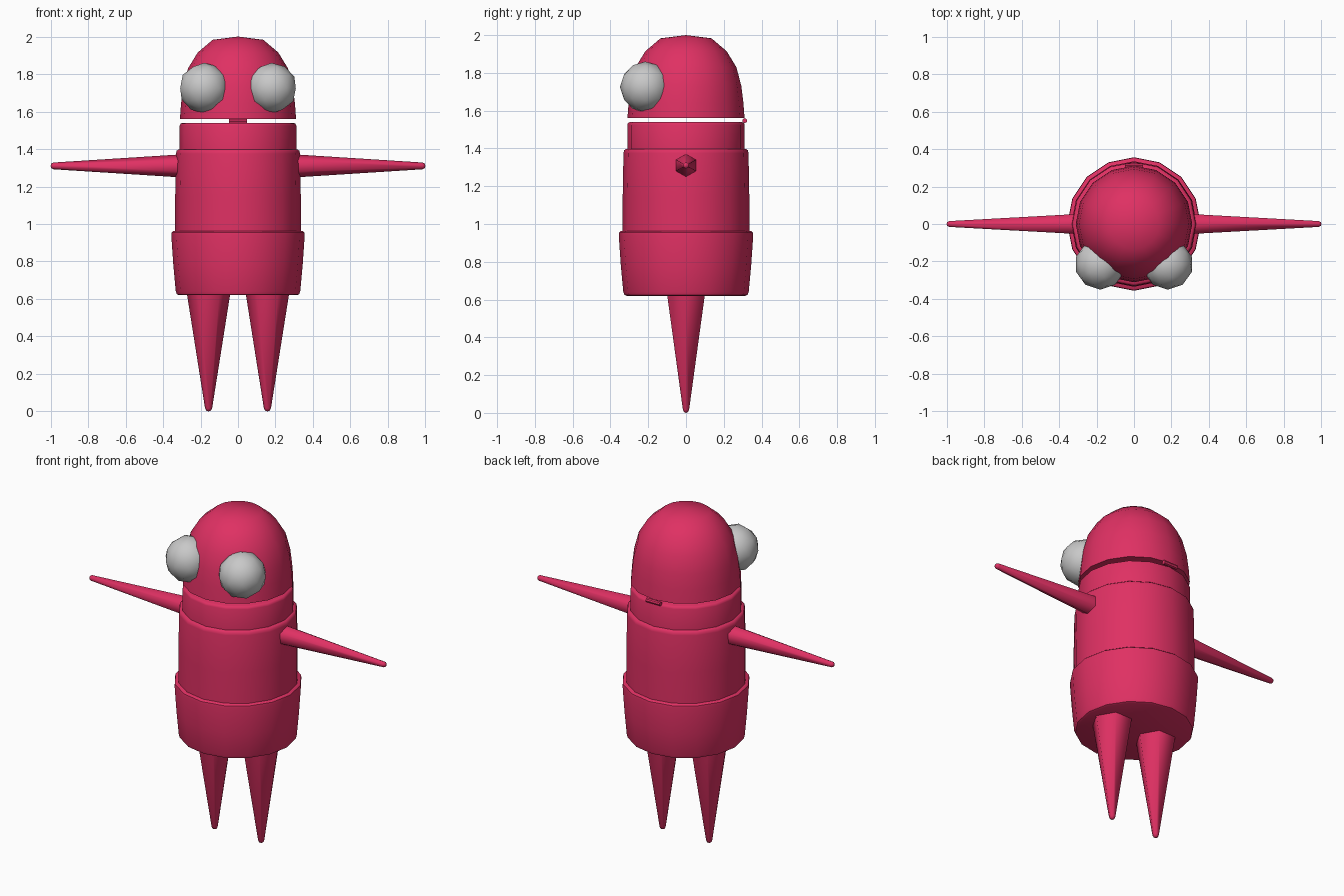
import bpy, bmesh, math
from mathutils import Matrix, Vector

if "Cube" in bpy.data.objects:
    bpy.data.objects.remove(bpy.data.objects["Cube"])


def material(name, rgb):
    m = bpy.data.materials.new(name)
    m.diffuse_color = (*rgb, 1)
    m.use_nodes = True
    m.node_tree.nodes["Principled BSDF"].inputs["Base Color"].default_value = m.diffuse_color
    return m


PINK = material("raspberry pink", (0.74, 0.03, 0.125))
GREY = material("light grey", (0.58, 0.58, 0.58))


def finish(name, bm, mat, angle):
    bmesh.ops.recalc_face_normals(bm, faces=bm.faces)
    mesh = bpy.data.meshes.new(name)
    bm.to_mesh(mesh)
    bm.free()
    mesh.materials.append(mat)
    ob = bpy.data.objects.new(name, mesh)
    bpy.context.collection.objects.link(ob)
    bpy.ops.object.select_all(action='DESELECT')
    ob.select_set(True)
    bpy.context.view_layer.objects.active = ob
    bpy.ops.object.shade_smooth_by_angle(angle=math.radians(angle))
    return ob


def lathe(name, profile, sides, mat=PINK, angle=40, matrix=Matrix()):
    """Closed solid of revolution around z from (radius, height) pairs."""
    bm = bmesh.new()
    rings = []
    for r, z in profile:
        if r == 0:
            rings.append([bm.verts.new((0, 0, z))])
        else:
            rings.append([bm.verts.new((r * math.cos(a), r * math.sin(a), z))
                          for a in (2 * math.pi * i / sides for i in range(sides))])
    for lo, hi in zip(rings, rings[1:]):
        for i in range(sides):
            j = (i + 1) % sides
            if len(hi) == 1:
                bm.faces.new((lo[i], lo[j], hi[0]))
            else:
                bm.faces.new((lo[i], lo[j], hi[j], hi[i]))
    for ring in (rings[0], rings[-1]):
        if len(ring) > 1:
            bm.faces.new(ring)
    bm.transform(matrix)
    return finish(name, bm, mat, angle)


# Stacked body sections, each with softened rims
lathe("hip_shell", [(0.315, 0.62), (0.326, 0.625), (0.332, 0.64), (0.345, 0.78),
                    (0.356, 0.94), (0.354, 0.955), (0.345, 0.962)], 16)
lathe("torso", [(0.335, 0.95), (0.335, 1.15), (0.331, 1.375),
                (0.328, 1.39), (0.318, 1.398)], 16)
lathe("collar", [(0.311, 1.38), (0.311, 1.525), (0.307, 1.535), (0.298, 1.54)], 16)

# Domed lid-like head with a small hinge at the back
lathe("head", [(0.31, 1.56), (0.304, 1.64), (0.293, 1.73), (0.267, 1.83),
               (0.215, 1.915), (0.135, 1.983), (0, 2.0)], 16)
lathe("hinge", [(0.013, -0.047), (0.013, 0.047)], 8,
      matrix=Matrix.Translation((0, 0.311, 1.547)) @ Matrix.Rotation(math.pi / 2, 4, 'Y'))

for side, label in ((-1, "left"), (1, "right")):
    # Bulging eyes
    bm = bmesh.new()
    bmesh.ops.create_icosphere(bm, subdivisions=2, radius=0.135)
    bm.transform(Matrix.Translation((side * 0.18, -0.215, 1.725)))
    finish(label + "_eye", bm, GREY, 60)

    # Tapered six-sided arms with blunt tips
    lathe(label + "_arm", [(0.061, 0.31), (0.018, 0.985), (0.012, 0.997), (0, 1.0)], 6,
          angle=65, matrix=Matrix.Translation((0, 0, 1.31))
          @ Matrix.Rotation(side * math.pi / 2, 4, 'Y'))

    # Tapered six-sided legs with blunt tips
    lathe(label + "_leg", [(0.116, 0.63), (0.019, 0.017), (0.012, 0.004), (0, 0)], 6,
          angle=65, matrix=Matrix.Translation((side * 0.157, 0, 0)))
